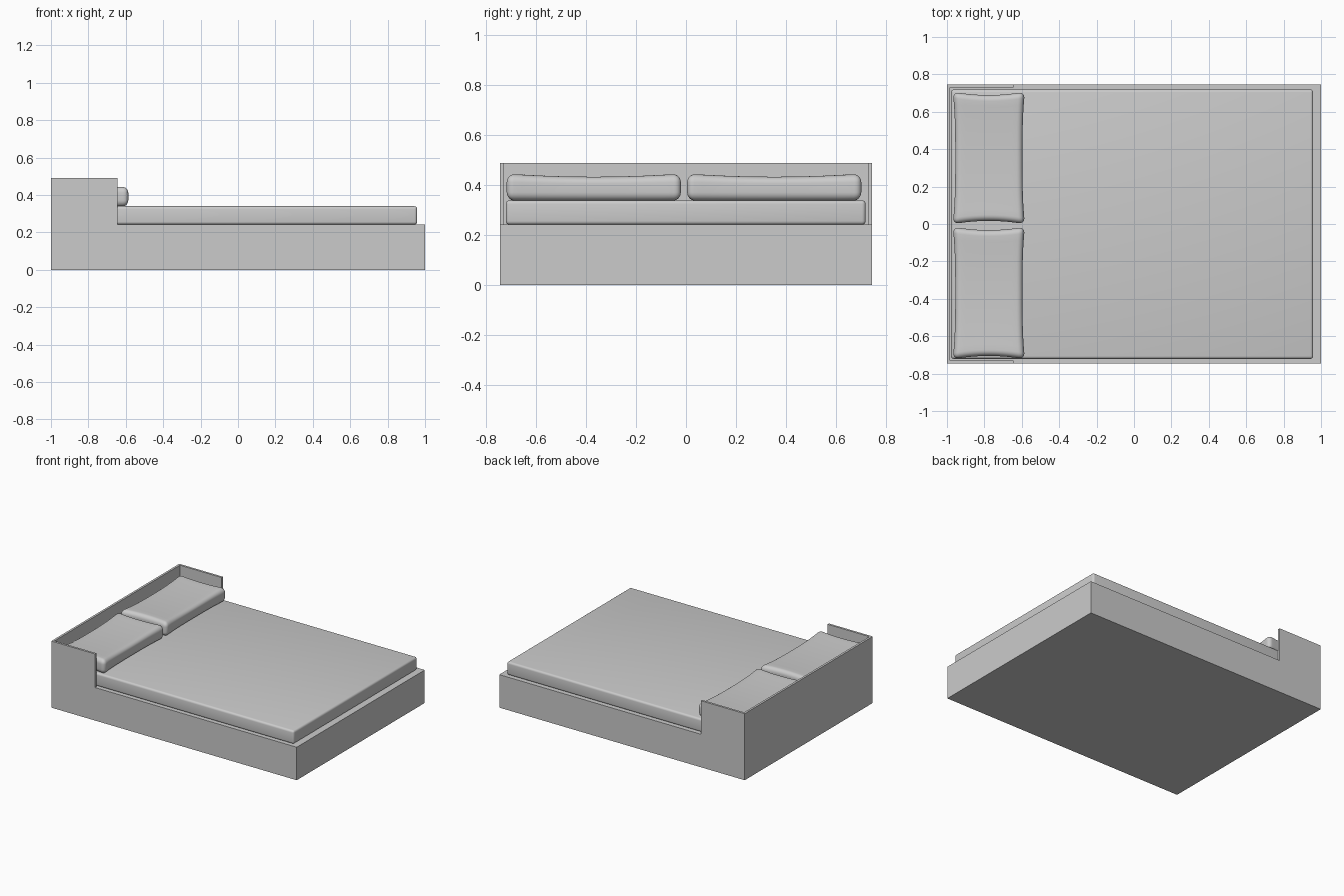
import bpy, bmesh, math
from mathutils import Vector

if "Cube" in bpy.data.objects:
    bpy.data.objects.remove(bpy.data.objects["Cube"])


def finish(bm, name, smooth=False):
    bmesh.ops.recalc_face_normals(bm, faces=bm.faces)
    mesh = bpy.data.meshes.new(name)
    bm.to_mesh(mesh)
    bm.free()
    ob = bpy.data.objects.new(name, mesh)
    bpy.context.collection.objects.link(ob)
    if smooth:
        bpy.ops.object.select_all(action='DESELECT')
        ob.select_set(True)
        bpy.context.view_layer.objects.active = ob
        bpy.ops.object.shade_smooth_by_angle(angle=math.radians(40))
    return ob


def rounded_box(size, center, radius, segments):
    bm = bmesh.new()
    bmesh.ops.create_cube(bm, size=1)
    for v in bm.verts:
        v.co = Vector(a * b for a, b in zip(v.co, size)) + Vector(center)
    bmesh.ops.bevel(bm, geom=bm.edges[:], offset=radius, segments=segments,
                    profile=0.5, affect='EDGES')
    return bm


# Bed frame: solid base with a thin raised wall wrapping the head end
W, T, X_END, Z_BASE, Z_WALL = 0.745, 0.016, -0.643, 0.243, 0.49
outer = [(-1, 0), (1, 0), (1, Z_BASE), (X_END, Z_BASE), (X_END, Z_WALL), (-1, Z_WALL)]
inner = [(-1 + T, Z_WALL), (X_END, Z_WALL), (X_END, Z_BASE), (-1 + T, Z_BASE)]
bm = bmesh.new()
v = []
for s in (-1, 1):
    v += [bm.verts.new((x, s * W, z)) for x, z in outer]
    v += [bm.verts.new((x, s * (W - T), z)) for x, z in inner]
for o in (0, 10):  # side panels
    for f in ((0, 1, 2, 3, 4, 5), (5, 4, 7, 6), (4, 3, 8, 7), (6, 7, 8, 9)):
        bm.faces.new([v[i + o] for i in f])
for a, b in ((0, 1), (1, 2), (5, 0), (6, 5), (9, 6)):  # bottom, foot, head wall
    bm.faces.new([v[a], v[b], v[b + 10], v[a + 10]])
bm.faces.new([v[i] for i in (9, 8, 3, 2, 12, 13, 18, 19)])  # platform
finish(bm, "bed_frame")

# Mattress
finish(rounded_box((1.936, 1.44, 0.098), (-0.01, -0.001, 0.291), 0.015, 4),
       "mattress", True)


# Pillows: rounded boxes pinched at the sides and dished on top
def pillow(name, cy):
    hx, hy, hz, r = 0.193, 0.354, 0.054, 0.034
    bm = rounded_box((2 * hx, 2 * hy, 2 * hz), (0, 0, 0), r, 6)
    for axis, h, n in ((0, hx - r, 12), (1, hy - r, 20)):
        normal = Vector((axis == 0, axis == 1, 0))
        for i in range(1, n):
            bmesh.ops.bisect_plane(bm, geom=bm.verts[:] + bm.edges[:] + bm.faces[:],
                                   plane_co=normal * h * (2 * i / n - 1), plane_no=normal)
    for p in bm.verts:
        u, w, t = p.co.x / hx, p.co.y / hy, p.co.z / hz
        bulge_y, bulge_x = 1 - abs(w) ** 3, 1 - u * u
        p.co.x *= 1 - 0.07 * bulge_y
        p.co.y *= 1 - 0.05 * bulge_x
        if t > 0:
            p.co.z -= 0.012 * t * (1 - w * w)
        p.co += Vector((-0.776, cy, 0.392))
    finish(bm, name, True)


pillow("pillow_left", 0.353)
pillow("pillow_right", -0.369)
